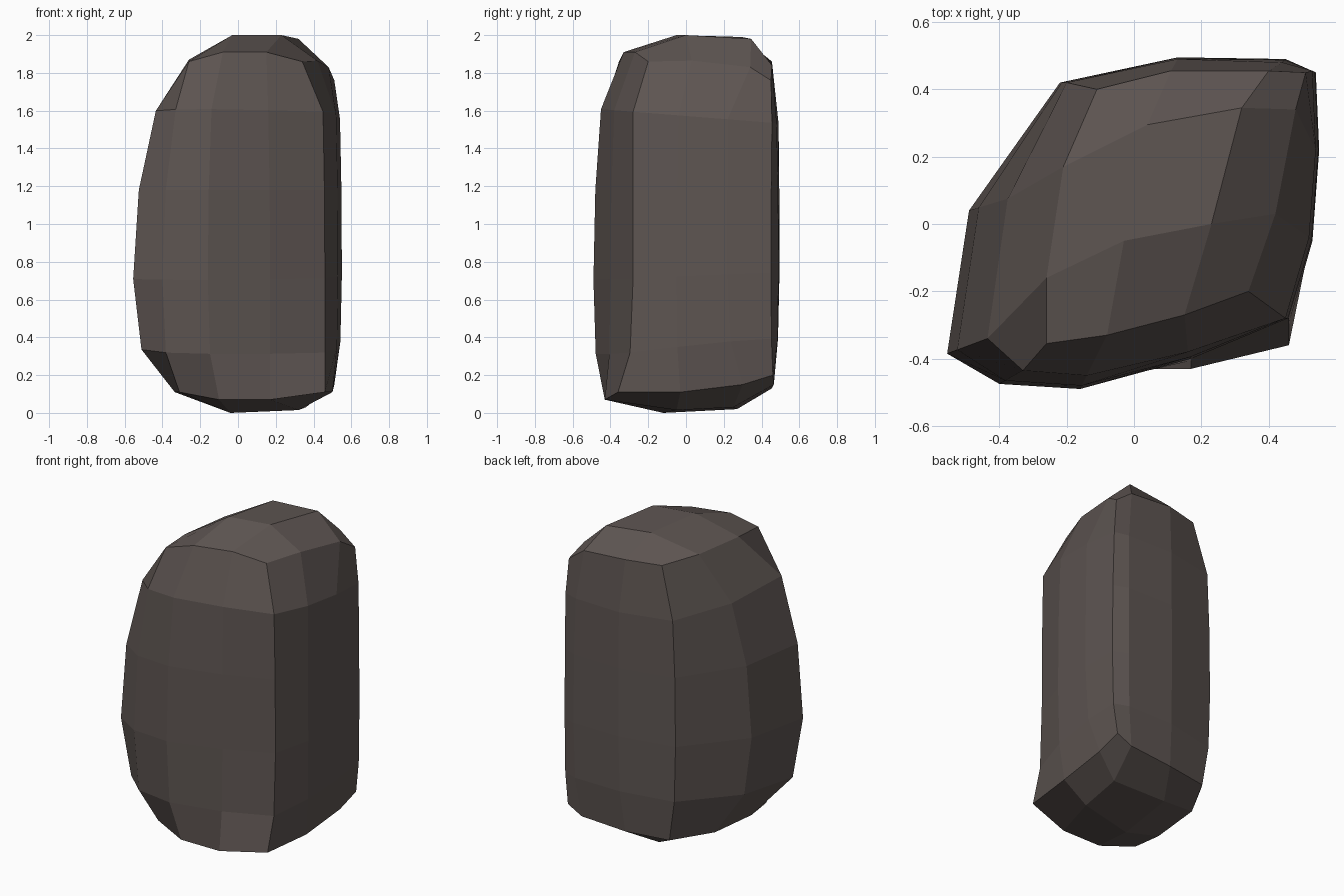
import bpy, bmesh
from mathutils import Vector

if "Cube" in bpy.data.objects:
    bpy.data.objects.remove(bpy.data.objects["Cube"])

# Each ring has 12 points, 3 per side, starting at the front-left corner, anticlockwise
BOTTOM = [(-.31, -.36, .11), (-.10, -.43, .07), (.17, -.43, .07), (.46, -.36, .11),
          (.50, -.03, .11), (.51, .30, .15), (.51, .46, .20), (.41, .465, .15),
          (.11, .455, .13), (-.17, .41, .13), (-.31, .15, .12), (-.335, -.18, .11)]
BELLY = [(-.40, -.475), (-.16, -.49), (.17, -.40), (.46, -.28), (.53, -.05), (.55, .22),
         (.54, .45), (.45, .49), (.13, .495), (-.22, .42), (-.49, .04), (-.555, -.385)]
SHOULDER = [(-.33, -.435), (-.14, -.45), (.16, -.38), (.45, -.28), (.52, -.04), (.54, .22),
            (.53, .455), (.44, .48), (.13, .49), (-.20, .42), (-.375, .075), (-.435, -.34)]
TOP = [(-.26, -.355, 1.86), (-.08, -.33, 1.91), (.15, -.27, 1.91), (.34, -.20, 1.86),
       (.42, .03, 1.865), (.48, .34, 1.83), (.51, .45, 1.76), (.40, .455, 1.84),
       (.11, .455, 1.86), (-.11, .40, 1.86), (-.21, .17, 1.87), (-.26, -.16, 1.87)]
BASE_INNER = [(-.04, -.12, 0), (.32, -.05, .015), (.36, .25, .03), (0, .27, .02)]
CROWN_INNER = [(-.03, -.05, 2), (.23, 0, 2), (.32, .345, 1.98), (.04, .295, 1.99)]


def blend(a, b, t, z, tilt):
    """Ring between outlines a and b, its height tilting towards the back."""
    return [(p[0] + (q[0] - p[0]) * t, p[1] + (q[1] - p[1]) * t,
             z + tilt * (p[1] + .35)) for p, q in zip(a, b)]


bm = bmesh.new()


def verts(points):
    return [bm.verts.new(Vector(p)) for p in points]


def cap(r, inner):
    """Close a ring with a 3 x 3 patch of quads."""
    a, b, c, d = verts(inner)
    grid = [r[0:4], [r[11], a, b, r[4]], [r[10], d, c, r[5]], [r[9], r[8], r[7], r[6]]]
    for j in range(3):
        for i in range(3):
            bm.faces.new((grid[j][i], grid[j][i + 1], grid[j + 1][i + 1], grid[j + 1][i]))


# Sides of the boulder, lofted through the rings
rings = [verts(r) for r in (
    BOTTOM,
    blend(BOTTOM, BELLY, .8, .32, .09),
    blend(BELLY, BELLY, 0, .71, .04),
    blend(BELLY, SHOULDER, .25, 1.18, 0),
    blend(SHOULDER, SHOULDER, 0, 1.6, -.08),
    TOP)]
for lo, hi in zip(rings, rings[1:]):
    for i in range(12):
        k = (i + 1) % 12
        bm.faces.new((lo[i], lo[k], hi[k], hi[i]))

# Underside and crown
cap(rings[0], BASE_INNER)
cap(rings[-1], CROWN_INNER)
bmesh.ops.recalc_face_normals(bm, faces=bm.faces)

mesh = bpy.data.meshes.new("boulder")
bm.to_mesh(mesh)
bm.free()
boulder = bpy.data.objects.new("boulder", mesh)
bpy.context.collection.objects.link(boulder)

# Dark stone colour
stone = bpy.data.materials.new("dark_stone")
stone.diffuse_color = (.11, .09, .083, 1)
stone.use_nodes = True
stone.node_tree.nodes["Principled BSDF"].inputs["Base Color"].default_value = stone.diffuse_color
mesh.materials.append(stone)
